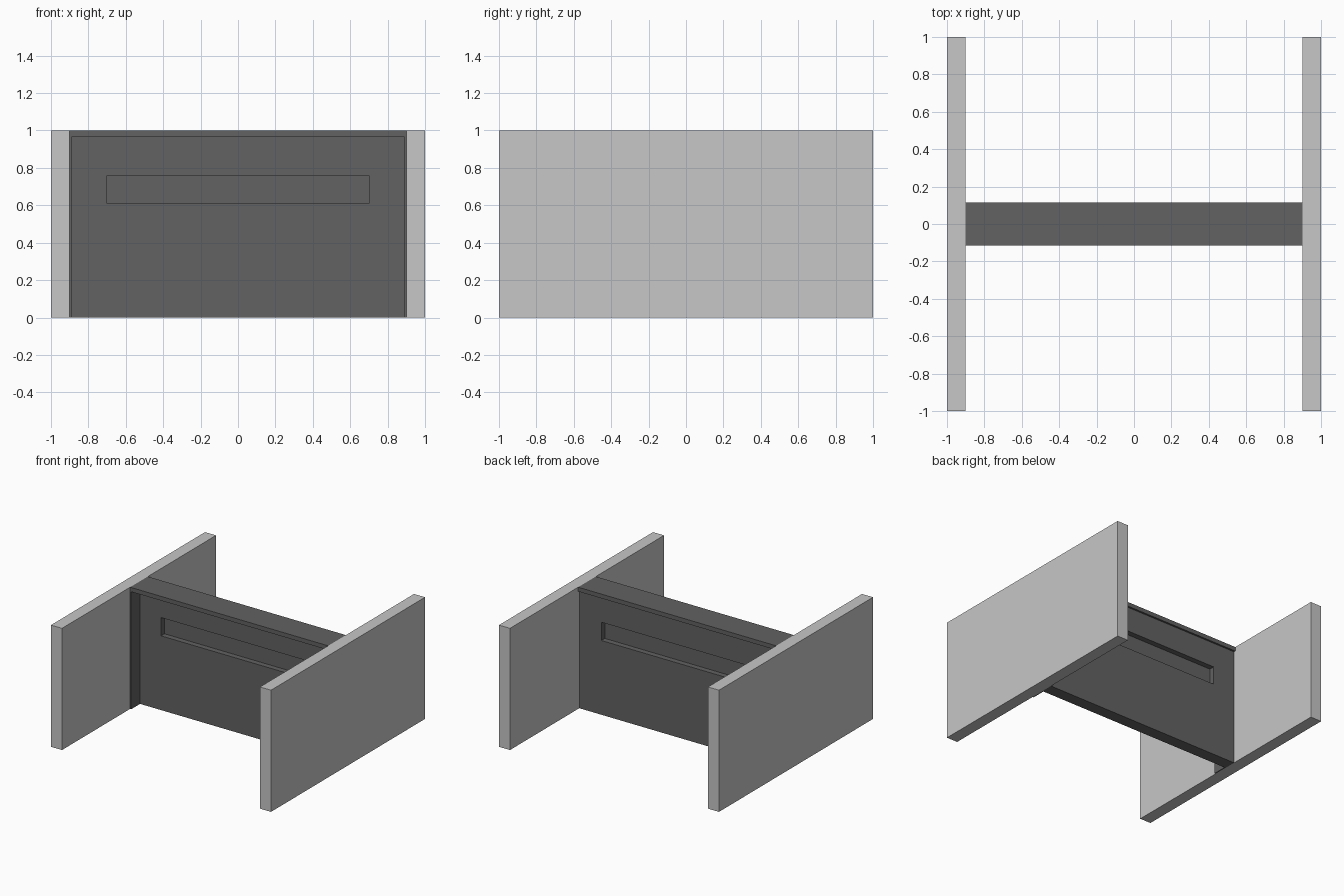
import bpy
import bmesh
from mathutils import Vector

cube = bpy.data.objects.get("Cube")
if cube:
    bpy.data.objects.remove(cube, do_unlink=True)


def material(name, value):
    mat = bpy.data.materials.new(name)
    mat.use_nodes = True
    colour = (value, value, value, 1)
    mat.diffuse_color = colour
    mat.node_tree.nodes["Principled BSDF"].inputs["Base Color"].default_value = colour
    return mat


light_grey = material("light grey", 0.57)
dark_grey = material("dark grey", 0.122)


def box(name, low, high, mat):
    """Box between two opposite corners."""
    low, high = Vector(low), Vector(high)
    bm = bmesh.new()
    bmesh.ops.create_cube(bm, size=1)
    bmesh.ops.scale(bm, vec=high - low, verts=bm.verts)
    bmesh.ops.translate(bm, vec=(low + high) / 2, verts=bm.verts)
    mesh = bpy.data.meshes.new(name)
    bm.to_mesh(mesh)
    bm.free()
    mesh.materials.append(mat)
    obj = bpy.data.objects.new(name, mesh)
    bpy.context.collection.objects.link(obj)
    return obj


def cut(target, cutter):
    """Subtract the cutter and discard it."""
    mod = target.modifiers.new("pocket", "BOOLEAN")
    mod.operation = "DIFFERENCE"
    mod.solver = "EXACT"
    mod.object = cutter
    cutter.hide_render = True
    bpy.context.view_layer.objects.active = target
    bpy.ops.object.modifier_apply(modifier=mod.name)
    bpy.data.objects.remove(cutter, do_unlink=True)


front, back = -0.115, 0.115
inner, top_under = 0.9, 0.965

# Side walls and the thin end strips in front of the web
for side, sign in (("left", 1), ("right", -1)):
    xs = sorted((sign * inner, sign * 1.0))
    box(side + "_wall", (xs[0], -1, 0), (xs[1], 1, 1), light_grey)
    xs = sorted((sign * inner, sign * (inner - 0.01)))
    box(side + "_end_strip", (xs[0], front, 0), (xs[1], 0, top_under), dark_grey)

# Top rail overhanging the web
box("top_rail", (-inner, front, top_under), (inner, back, 1), dark_grey)

# Upright web with a long shallow pocket on each face
web = box("web_panel", (-inner, 0, 0), (inner, 0.1, top_under), dark_grey)
for low_y, high_y in ((-0.1, 0.045), (0.055, 0.2)):
    cut(web, box("pocket_cutter", (-0.7, low_y, 0.61), (0.7, high_y, 0.76), dark_grey))
